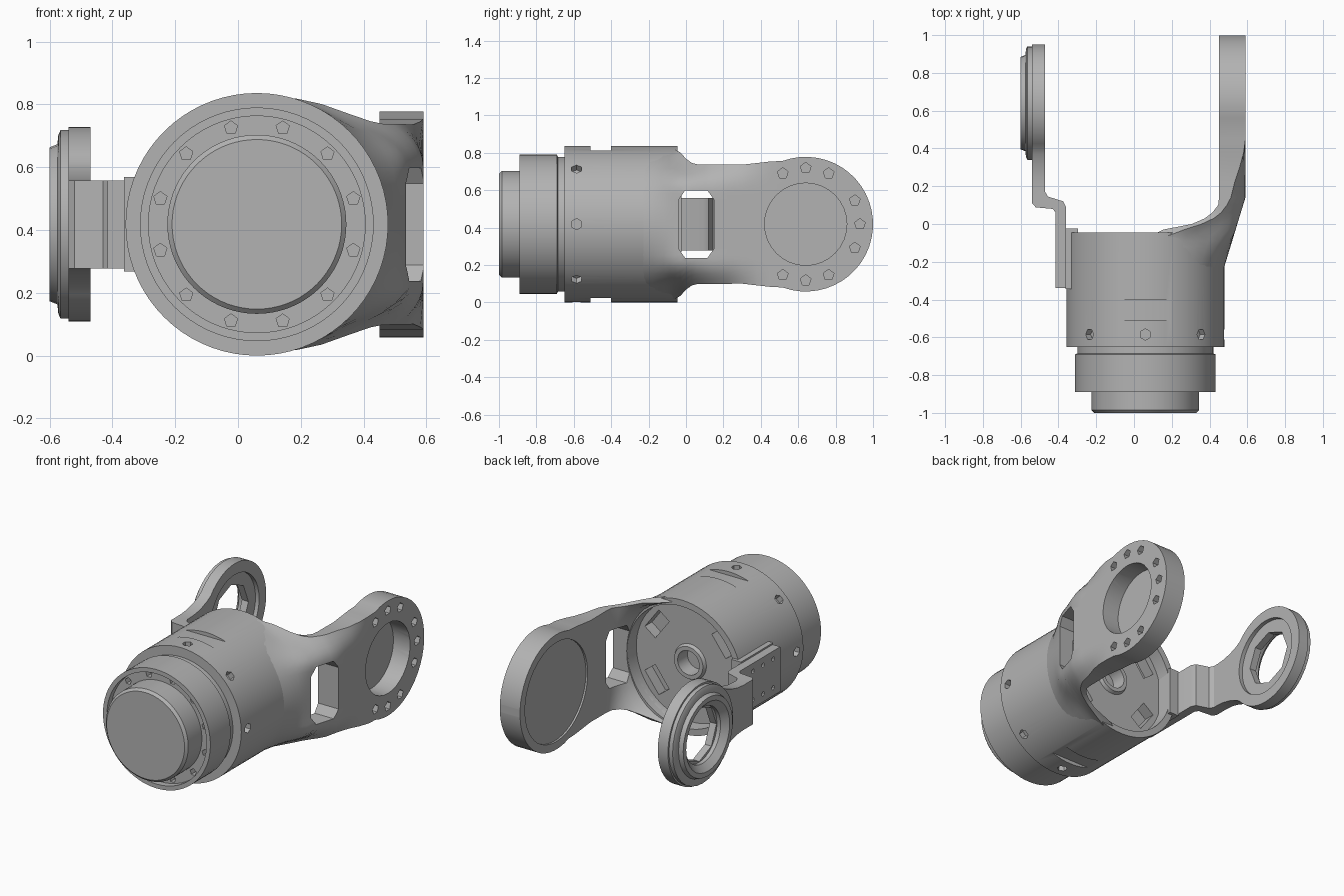
import bpy, bmesh
from math import sin, cos, pi, sqrt, radians
from mathutils import Vector, Matrix

if "Cube" in bpy.data.objects:
    bpy.data.objects.remove(bpy.data.objects["Cube"], do_unlink=True)

CX, CZ, R = 0.06, 0.418, 0.418      # housing axis and radius
JY = 0.64                           # joint axis position along y

metal = bpy.data.materials.new("satin grey")
metal.use_nodes = True
metal.diffuse_color = (0.45, 0.45, 0.45, 1)
metal.node_tree.nodes["Principled BSDF"].inputs["Base Color"].default_value = (0.45, 0.45, 0.45, 1)


def make(name, bm):
    bmesh.ops.recalc_face_normals(bm, faces=bm.faces)
    me = bpy.data.meshes.new(name)
    bm.to_mesh(me)
    bm.free()
    me.materials.append(metal)
    ob = bpy.data.objects.new(name, me)
    bpy.context.collection.objects.link(ob)
    return ob


def loft(name, rings, cyclic=False):
    """Skin a list of equal point loops; cap the ends unless cyclic."""
    bm = bmesh.new()
    loops = [[bm.verts.new(p) for p in ring] for ring in rings]
    n = len(loops[0])
    pairs = list(zip(loops, loops[1:]))
    if cyclic:
        pairs.append((loops[-1], loops[0]))
    else:
        bm.faces.new(loops[0])
        bm.faces.new(loops[-1])
    for a, b in pairs:
        for i in range(n):
            j = (i + 1) % n
            bm.faces.new((a[i], a[j], b[j], b[i]))
    return make(name, bm)


def circle(axis, r, pos, n=72):
    """Ring round the housing axis (y) or the joint axis (x)."""
    angles = [2 * pi * i / n for i in range(n)]
    if axis == "y":
        return [(CX + r * cos(a), pos, CZ + r * sin(a)) for a in angles]
    return [(pos, JY + r * cos(a), CZ + r * sin(a)) for a in angles]


def rod(bm, start, end, r, n=6):
    a, b = Vector(start), Vector(end)
    turn = (b - a).to_track_quat('Z', 'Y').to_matrix().to_4x4()
    bmesh.ops.create_cone(bm, cap_ends=True, segments=n, radius1=r, radius2=r,
                          depth=(b - a).length,
                          matrix=Matrix.Translation((a + b) / 2) @ turn)


def block(bm, centre, size, turn=Matrix()):
    bmesh.ops.create_cube(bm, size=1, matrix=Matrix.Translation(centre) @ turn
                          @ Matrix.Diagonal((*size, 1)))


def cut(ob, bm):
    """Subtract the cutters, bake the result and drop the helper."""
    helper = make("cutter", bm)
    helper.hide_render = True
    mod = ob.modifiers.new("cut", 'BOOLEAN')
    mod.object, mod.operation, mod.solver = helper, 'DIFFERENCE', 'EXACT'
    deps = bpy.context.evaluated_depsgraph_get()
    me = bpy.data.meshes.new_from_object(ob.evaluated_get(deps))
    ob.modifiers.clear()
    ob.data = me
    bpy.data.objects.remove(helper, do_unlink=True)


def smooth(t, a, b):
    t = min(1, max(0, (t - a) / (b - a)))
    return t * t * (3 - 2 * t)


def table(y, points):
    for (a, u), (b, v) in zip(points, points[1:]):
        if y <= b:
            return u + (v - u) * max(0, (y - a) / (b - a))
    return points[-1][1]


# Housing: front boss, collar, drum, open back with a recessed hub
profile = [(.27, -1), (.285, -.985), (.285, -.85), (.345, -.85), (.345, -.89), (.372, -.89),
           (.372, -.69), (.36, -.685), (.36, -.65), (R, -.65), (R, -.045),
           (.378, -.045), (.375, -.13), (.11, -.13), (.1, -.11), (.075, -.11), (.07, -.2)]
housing = loft("housing", [circle("y", r, y) for r, y in profile])
bm = bmesh.new()
for i in range(8):                                   # radial screw holes
    d = Vector((cos(i * pi / 4), 0, sin(i * pi / 4)))
    c = Vector((CX, -.585, CZ))
    rod(bm, c + d * .38, c + d * .5, .03)
for i in range(12):                                  # collar face pockets
    a = (i + .5) * pi / 6
    x, z = CX + .318 * cos(a), CZ + .318 * sin(a)
    rod(bm, (x, -.95, z), (x, -.81, z), .022, 5)
for side in (-1, 1):                                 # flat notches, top and bottom
    block(bm, (CX, -.455, CZ + side * .44), (.28, .11, .09))
for a in (37, 143, 217, 323):                        # slots in the back floor
    t = radians(a)
    block(bm, (CX + .29 * cos(t), -.13, CZ + .29 * sin(t)), (.09, .14, .16),
          Matrix.Rotation(-t, 4, 'Y'))
cut(housing, bm)


# Main fork arm: drum wall flowing into a flat round joint plate
def arm_section(y, half):
    g, k = table(y, [(-.24, 0), (.14, .116), (1, .116)]), smooth(y, -.1, .12)
    middle = smooth(y, -.24, -.03)                   # the middle flattens first
    edge = .6 * smooth(y, -.1, .14) + .4 * smooth(y, .1, .45)
    rad = R - .004
    outer, inner = [], []
    for i in range(-12, 13):
        z = half * i / 12
        s = smooth(abs(z), .18, .35)
        b = middle * (1 - s) + edge * s
        arc = sqrt(max(0, rad * rad - z * z))
        x = CX + arc + b * (rad - arc) + g * (1 - (1 - b) * min(1, (z / R) ** 2))
        outer.append((x, y, CZ + z))
        hollow = CX + sqrt(max(0, .376 ** 2 - z * z))
        inner.append((min(hollow * (1 - k) + .45 * k, x - .025), y, CZ + z))
    return outer + inner[::-1]


def tip_stations(radius, start, steps=14):
    """Positions and half widths of a round end, from start to the tip."""
    return [(JY - radius * cos(a), radius * sin(a))
            for a in [radians(start + (176 - start) * i / steps) for i in range(steps + 1)]]


waist = [(-.24, .395), (-.06, .4), (-.03, .383), (0, .35), (.03, .328), (.06, .32),
         (.3, .318), (.45, .335)]
stations = [(y, table(y, waist)) for y in
            (-.24, -.18, -.12, -.09, -.06, -.03, 0, .03, .06, .1, .14, .22, .3, .38, .45)]
fork_arm = loft("fork_arm", [arm_section(y, h) for y, h in stations + tip_stations(.36, 70)])
bm = bmesh.new()
rod(bm, (.475, JY, CZ), (.7, JY, CZ), .22, 32)            # outer pocket
rod(bm, (.35, JY, CZ), (.462, JY, CZ), .31, 48)           # shallow inner recess
for a in (0, 25, -25, 65, -65, 90, -90, 115, -115):       # screw holes
    y, z = JY + .29 * cos(radians(a)), CZ + .3 * sin(radians(a))
    rod(bm, (.53, y, z), (.65, y, z), .03, 5)
cut(fork_arm, bm)
bm = bmesh.new()                                          # chamfered window
window = [(sy * y, sz * z) for sy, sz, pts in
          ((1, 1, ((.095, .13), (.06, .18))), (-1, 1, ((.06, .18), (.095, .13))),
           (-1, -1, ((.095, .13), (.06, .18))), (1, -1, ((.06, .18), (.095, .13))))
          for y, z in pts]
base = bm.faces.new([bm.verts.new((.3, .055 + y, CZ + z)) for y, z in window])
ext = bmesh.ops.extrude_face_region(bm, geom=[base])
bmesh.ops.translate(bm, vec=(.4, 0, 0),
                    verts=[v for v in ext["geom"] if isinstance(v, bmesh.types.BMVert)])
cut(fork_arm, bm)

# Side bracket: mounting plate, jog and round joint plate
left = [(-.415, -.34), (-.415, .06), (-.43, .08), (-.52, .088), (-.54, .11), (-.54, .2)]
right = [(-.36, -.34), (-.36, .09), (-.375, .12), (-.455, .145), (-.47, .17), (-.47, .2)]
rows = [(a, b, .14) for a, b in zip(left, right)]
flat = [(.26, .145), (.32, .16), (.37, .18)] + tip_stations(.31, 40, 22)
rows += [((-.54, y), (-.47, y), h) for y, h in flat]
bracket = loft("side_bracket", [[(*a, CZ - h), (*b, CZ - h), (*b, CZ + h), (*a, CZ + h)]
                                for a, b, h in rows])
bm = bmesh.new()
rod(bm, (-.495, JY, CZ), (-.4, JY, CZ), .24, 40)
cut(bracket, bm)
bm = bmesh.new()
rod(bm, (-.7, JY, CZ), (-.4, JY, CZ), .17, 8)
for y in (-.27, -.17, -.07):                              # mounting screws
    for z in (-.09, .09):
        rod(bm, (-.5, y, CZ + z), (-.39, y, CZ + z), .014)
cut(bracket, bm)

# Stepped bearing ring outside the bracket
steps = [(.175, -.535), (.3, -.535), (.3, -.565), (.285, -.572), (.255, -.575), (.245, -.6),
         (.215, -.6), (.175, -.565)]
bearing = loft("bearing_ring", [circle("x", r, x, 32) for r, x in steps], cyclic=True)

# Flat pad between drum and bracket
bm = bmesh.new()
block(bm, (-.33, -.185, CZ), (.065, .32, .3))
pad = make("mounting_pad", bm)

bpy.ops.object.select_all(action='DESELECT')
for ob in (housing, fork_arm, bracket, bearing, pad):
    ob.select_set(True)
bpy.context.view_layer.objects.active = housing
bpy.ops.object.shade_smooth_by_angle(angle=radians(30))
